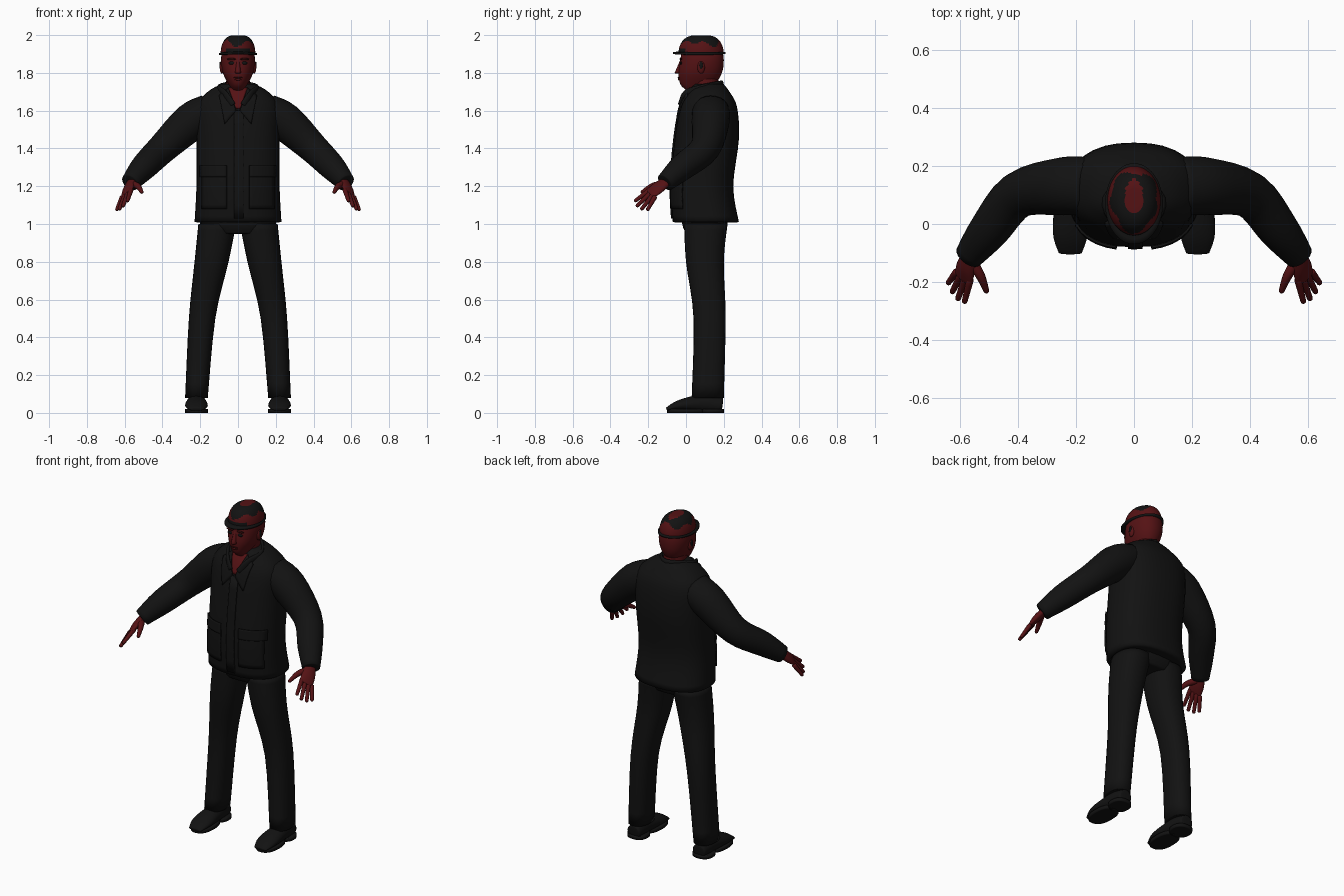
import bpy, bmesh, math
from mathutils import Vector
from mathutils.bvhtree import BVHTree

if "Cube" in bpy.data.objects:
    bpy.data.objects.remove(bpy.data.objects["Cube"])

SIDEWAYS, DEPTH, UP = Vector((1, 0, 0)), Vector((0, 1, 0)), Vector((0, 0, 1))


def material(name, colour):
    mat = bpy.data.materials.new(name)
    mat.use_nodes = True
    mat.diffuse_color = (*colour, 1)
    mat.node_tree.nodes["Principled BSDF"].inputs["Base Color"].default_value = (*colour, 1)
    return mat


BLACK = material("black cloth", (.006, .006, .006))
RED = material("dark red skin", (.09, .006, .007))
SHADE = material("deep red shade", (.03, .003, .003))


def make(name, bm, mat, mirror):
    bmesh.ops.recalc_face_normals(bm, faces=bm.faces)
    for face in bm.faces:
        face.smooth = True
    mesh = bpy.data.meshes.new(name)
    bm.to_mesh(mesh)
    bm.free()
    mesh.materials.append(mat)
    part = bpy.data.objects.new(name, mesh)
    bpy.context.collection.objects.link(part)
    if mirror:
        part.modifiers.new("Mirror", "MIRROR").use_mirror_merge = False
    return part


def smooth_path(rings, steps):
    """Pass a smooth curve through the centres and radii of the rings."""
    rings = [Vector((*ring[:4], ring[-1])) for ring in rings]
    last = len(rings) - 1
    path = []
    for i, (start, end) in enumerate(zip(rings, rings[1:])):
        leave = (end - rings[max(i - 1, 0)]) / 2
        arrive = (rings[min(i + 2, last)] - start) / 2
        for k in range(steps):
            t = k / steps
            s = 1 - t
            path.append(start * (1 + 2 * t) * s * s + end * t * t * (3 - 2 * t)
                        + leave * t * s * s - arrive * t * t * s)
    return path + [rings[last]]


def loft(name, mat, rings, ref=SIDEWAYS, flat=False, sides=24, power=2, steps=4,
         cap=.004, mirror=False):
    """Skin rings (x, y, z, radius along ref, other radius), with domed ends."""
    bm = bmesh.new()
    path = smooth_path(rings, steps)
    last = len(path) - 1
    loops = []

    def add_loop(i, swell=1, push=0):
        ahead = Vector(path[min(i + 1, last)][:3]) - Vector(path[max(i - 1, 0)][:3])
        ahead = UP if flat else ahead.normalized()
        across = (ref - ahead * ref.dot(ahead)).normalized()
        other = ahead.cross(across)
        centre = Vector(path[i][:3]) + ahead * push
        loop = []
        for k in range(sides):
            turn = math.tau * k / sides
            c, s = [math.copysign(abs(w) ** (2 / power), w) * swell
                    for w in (math.cos(turn), math.sin(turn))]
            loop.append(bm.verts.new(centre + across * path[i][3] * c + other * path[i][4] * s))
        loops.append(loop)

    dome = [(math.cos(a), cap * math.sin(a)) for a in (math.pi / 6, math.pi / 3)]
    for swell, push in reversed(dome):
        add_loop(0, swell, -push)
    for i in range(last + 1):
        add_loop(i)
    for swell, push in dome:
        add_loop(last, swell, push)
    for a, b in zip(loops, loops[1:]):
        for k in range(sides):
            bm.faces.new((a[k], a[k - 1], b[k - 1], b[k]))
    bm.faces.new(loops[0])
    bm.faces.new(loops[-1])
    return make(name, bm, mat, mirror)


def level(z, half, front, back, x=0):
    """Horizontal ring from its height, half width, front and back."""
    return (x, (front + back) / 2, z, half, (back - front) / 2)


def stack(name, mat, *levels, **options):
    return loft(name, mat, [level(*ring) for ring in levels], flat=True, **options)


def ball(name, mat, centre, size, mirror=False):
    bm = bmesh.new()
    bmesh.ops.create_uvsphere(bm, u_segments=16, v_segments=10, radius=1)
    bmesh.ops.scale(bm, vec=size, verts=bm.verts)
    bmesh.ops.translate(bm, vec=centre, verts=bm.verts)
    make(name, bm, mat, mirror)


# Jacket body
torso = stack("jacket_body", BLACK, (1.01, .23, -.07, .28), (1.2, .22, -.08, .25),
              (1.45, .22, -.06, .28), (1.62, .22, -.03, .27), (1.7, .16, .01, .23),
              (1.74, .09, .04, .2), sides=32, power=2.4)
bpy.context.view_layer.update()
surface = BVHTree.FromObject(torso, bpy.context.evaluated_depsgraph_get())


def panel(name, mat, corners, lift, mirror=True, cells=8):
    """Thin cloth panel laid on the jacket front, from corners as (x, z) pairs."""
    bm = bmesh.new()
    a, b, c, d = [Vector(corner) for corner in corners]
    rows = []
    for j in range(cells + 1):
        row = []
        for i in range(cells + 1):
            p = a.lerp(b, i / cells).lerp(d.lerp(c, i / cells), j / cells)
            hit = surface.ray_cast(Vector((p.x, -1, p.y)), DEPTH)[0]
            row.append(bm.verts.new((p.x, hit.y - lift, p.y)))
        rows.append(row)
    for r, s in zip(rows, rows[1:]):
        for i in range(cells):
            bm.faces.new((r[i], r[i + 1], s[i + 1], s[i]))
    part = make(name, bm, mat, mirror)
    solid = part.modifiers.new("Solidify", "SOLIDIFY")
    solid.thickness = .008
    solid.offset = 0


def box(left, right, bottom, top):
    return (left, top), (right, top), (right, bottom), (left, bottom)


# Chest opening, lapels, placket and pockets
panel("chest_skin", RED, ((-.05, 1.72), (.05, 1.72), (.01, 1.61), (-.01, 1.61)), .002, False)
panel("lapel", BLACK, ((.05, 1.72), (.1, 1.68), (.07, 1.53), (.01, 1.6)), .006)
panel("placket", BLACK, box(-.02, .03, 1.03, 1.6), .004, False)
panel("lower_pocket", BLACK, box(.06, .19, 1.08, 1.27), .005)
panel("pocket_flap", BLACK, box(.06, .2, 1.25, 1.31), .01)

# Collar wrapped around the neck
half = [(.03, -.03, 1.63, .02, .01), (.07, 0, 1.69, .02, .01), (.1, .09, 1.72, .02, .01)]
other_half = [(-ring[0], *ring[1:]) for ring in reversed(half)]
loft("collar", BLACK, half + [(0, .19, 1.74, .02, .01)] + other_half, ref=UP, sides=12)

# Sleeves
loft("sleeve", BLACK, [(.15, .13, 1.6, .1, .09), (.25, .13, 1.54, .1), (.4, .1, 1.4, .08),
                       (.5, -.02, 1.3, .07), (.57, -.11, 1.22, .05)], ref=DEPTH, mirror=True)

# Hands, with fingers fanned from the index to the little finger
spread = Vector((.05, .03, -.04)).normalized()
loft("palm", RED, [(.56, -.1, 1.23, .03, .02), (.58, -.15, 1.19, .04, .02),
                   (.59, -.19, 1.16, .04, .01)], ref=spread, mirror=True)
for i, finger in enumerate(("index", "middle", "ring", "little")):
    reach = Vector((.02, -.08, -.06)).lerp(Vector((.03, -.04, -.07)), i / 3)
    if finger in ("middle", "ring"):
        reach *= 1.2
    knuckle = Vector((.59, -.18, 1.16)) + spread * (i - 1.5) * .022
    loft(finger + "_finger", RED, [(*knuckle, .013), (*(knuckle + reach * .9), .01)],
         ref=spread, sides=12, cap=.01, mirror=True)
loft("thumb", RED, [(.56, -.13, 1.21, .02), (.53, -.18, 1.2, .016), (.51, -.23, 1.17, .01)],
     ref=UP, sides=12, cap=.01, mirror=True)

# Trousers
stack("trouser_seat", BLACK, (.95, .15, 0, .2), (1, .2, -.02, .22), (1.1, .2, -.02, .22),
      power=2.4)
stack("trouser_leg", BLACK, (1, .1, -.01, .22, .11), (.8, .09, 0, .2, .14),
      (.5, .07, .04, .21, .19), (.08, .06, .03, .2, .22), power=2.3, mirror=True)

# Shoes
loft("shoe_upper", BLACK, [(.22, .19, .04, .04), (.22, .1, .05, .05), (.22, -.03, .04, .06, .03),
                           (.22, -.1, .02, .04, .01)], mirror=True)
for name, front, back in (("sole", -.1, .1), ("heel", .08, .2)):
    stack("shoe_" + name, BLACK, (0, .06, front, back, .22), (.02, .06, front, back, .22),
          power=2.4, steps=1, cap=0, mirror=True)

# Neck and head
stack("neck", RED, (1.62, .07, .03, .18), (1.8, .06, .03, .17))
stack("head", RED, (1.71, .03, 0, .08), (1.74, .05, -.03, .15), (1.8, .08, -.04, .19),
      (1.87, .09, -.03, .2), (1.93, .08, -.02, .19), sides=32, power=2.2)
stack("nose", RED, (1.8, .016, -.06, -.02), (1.87, .008, -.03, -.01), sides=12)
ball("eye_socket", BLACK, (.033, -.027, 1.852), (.018, .006, .008), True)
ball("brow", SHADE, (.035, -.028, 1.873), (.024, .006, .006), True)
ball("upper_lip", SHADE, (0, -.038, 1.775), (.024, .006, .004))
ball("lower_lip", RED, (0, -.036, 1.766), (.02, .007, .006))
ball("ear", RED, (.085, .08, 1.83), (.012, .02, .034), True)
ball("ear_hollow", BLACK, (.095, .08, 1.84), (.004, .01, .02), True)

# Hat crown, a blunt dome with patches chosen by height and angle
crown_rings = []
for k in range(15):
    rise = math.radians(k * 5.5)
    shrink = math.cos(rise) ** .6
    crown_rings.append((0, .08, 1.9 + .1 * math.sin(rise), .092 * shrink, .12 * shrink))
crown = loft("hat_crown", BLACK, crown_rings, flat=True, sides=48, steps=1, cap=.001)
crown.data.materials.append(RED)
for face in crown.data.polygons:
    x, y, z = face.center
    turn = math.atan2(x, y - .08)
    ragged = 1.958 + .012 * math.sin(5 * turn + 1) + .008 * math.cos(3 * turn)
    band = 1.93 if y < 0 else 1.91
    on_top = (x / .03) ** 2 + ((y - .1) / .055) ** 2 < 1
    face.material_index = int(band < z < ragged or on_top)

# Hat brim, drooping slightly at the sides
brim = stack("hat_brim", BLACK, (1.9, .1, -.07, .21), (1.91, .1, -.07, .21), sides=48, steps=1)
for vert in brim.data.vertices:
    vert.co.z -= vert.co.x ** 2 / 2
